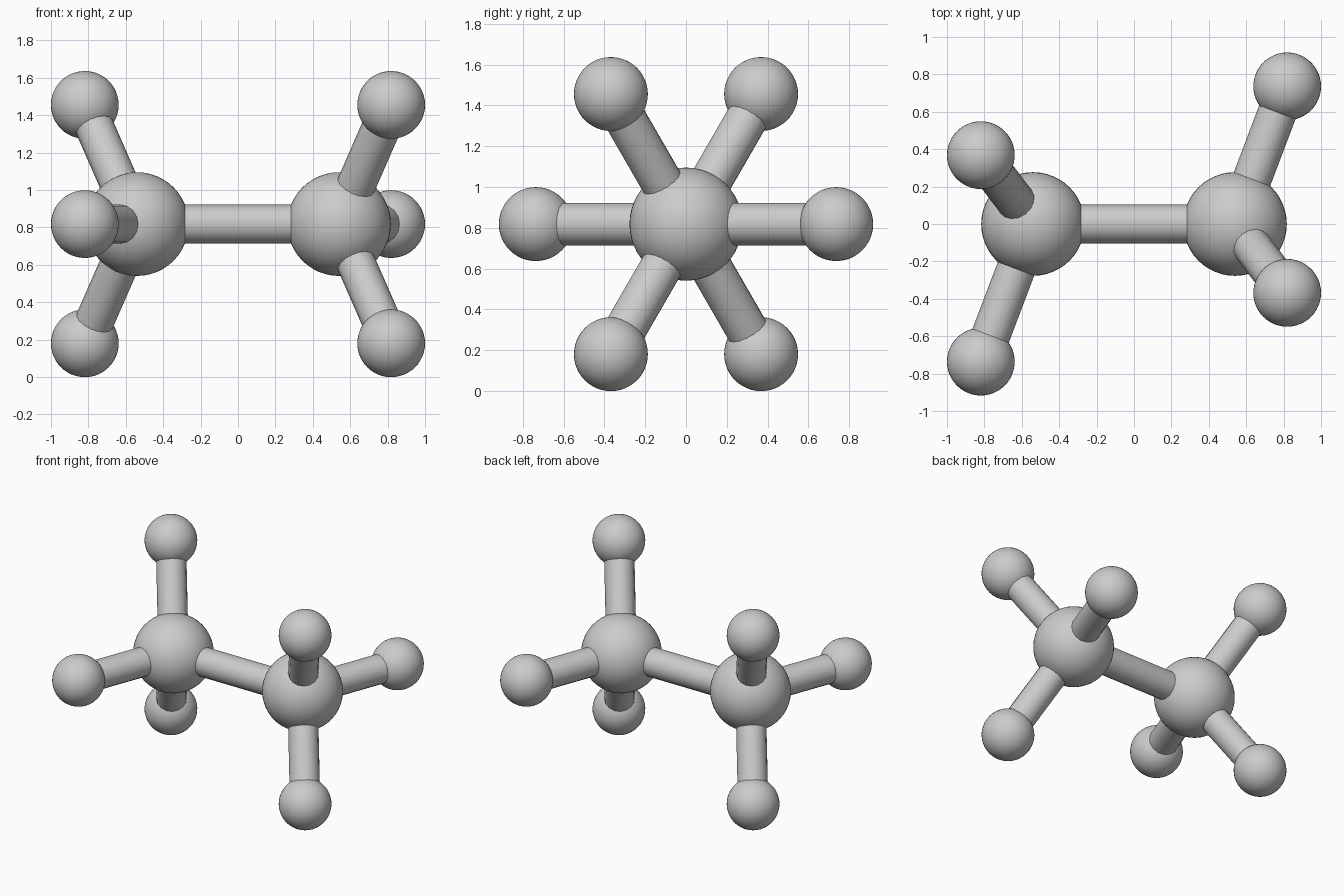
import bpy
from math import cos, sin, radians
from mathutils import Vector

if "Cube" in bpy.data.objects:
    bpy.data.objects.remove(bpy.data.objects["Cube"])

MID_Z = 0.818        # height of the central axis
CENTRE_X = 0.54      # large atoms
OUTER_X = 0.819      # small atoms
RING = 0.736         # distance of small atoms from the axis


def smooth(name):
    ob = bpy.context.object
    ob.name = name
    bpy.ops.object.shade_smooth_by_angle(angle=radians(40))
    return ob


def atom(name, pos, radius):
    bpy.ops.mesh.primitive_uv_sphere_add(segments=48, ring_count=24, radius=radius, location=pos)
    return smooth(name)


def bond(name, a, b, radius=0.104):
    d = b - a
    bpy.ops.mesh.primitive_cylinder_add(vertices=16, radius=radius, depth=d.length, location=(a + b) / 2)
    ob = smooth(name)
    ob.rotation_mode = 'QUATERNION'
    ob.rotation_quaternion = d.to_track_quat('Z', 'Y')


# Central bond between the two large atoms
left = Vector((-CENTRE_X, 0, MID_Z))
right = Vector((CENTRE_X, 0, MID_Z))
bond("central_bond", left, right)

# Each end: a large atom with three small ones, staggered by 60 degrees
for side, centre, sign, start in (("left", left, -1, 180), ("right", right, 1, 0)):
    atom(f"{side}_large_atom", centre, 0.277)
    for i in range(3):
        a = radians(start + 120 * i)
        pos = Vector((sign * OUTER_X, RING * cos(a), MID_Z + RING * sin(a)))
        atom(f"{side}_small_atom_{i + 1}", pos, 0.181)
        bond(f"{side}_bond_{i + 1}", centre, pos)
